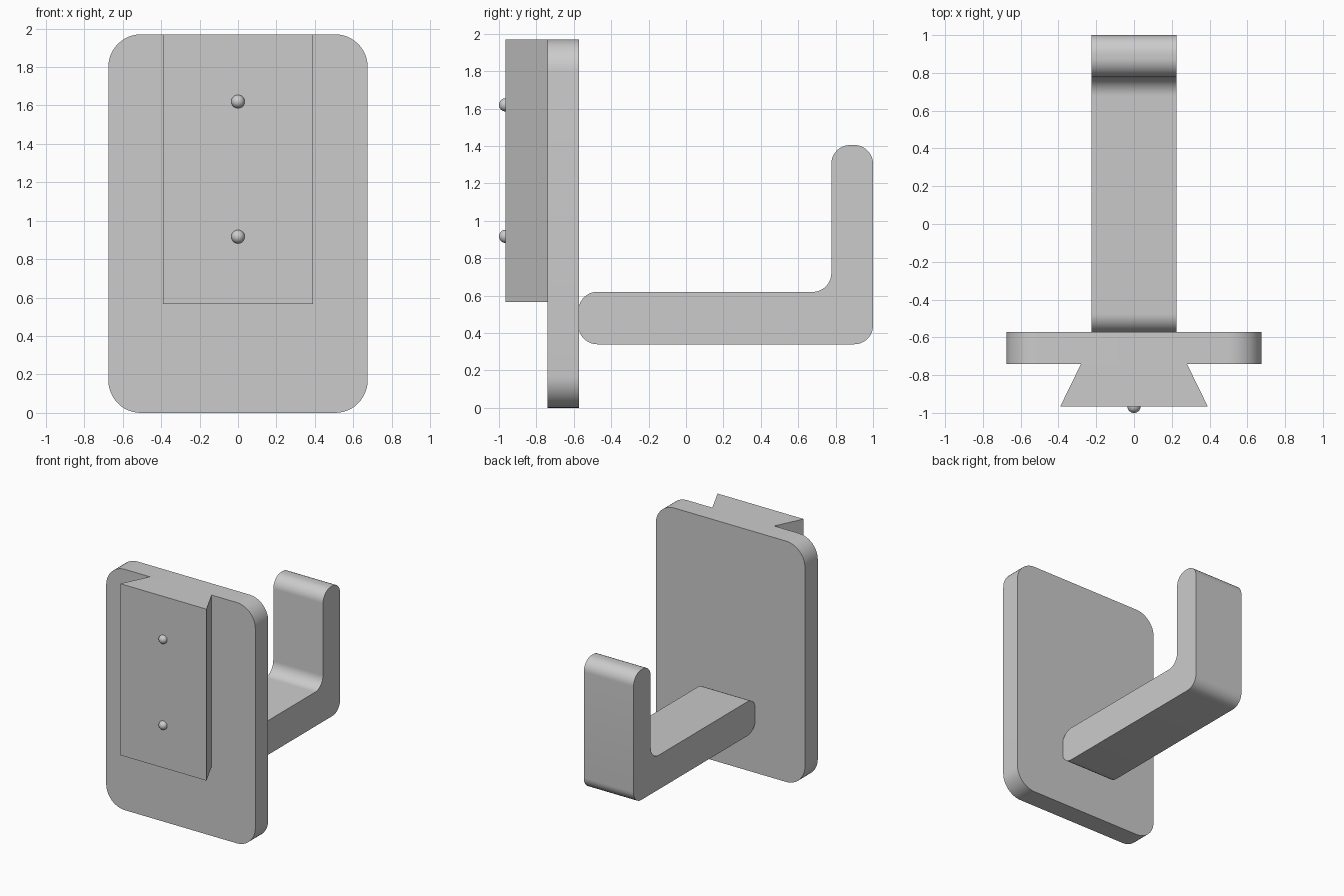
import bpy, bmesh, math
from mathutils import Vector

if "Cube" in bpy.data.objects:
    bpy.data.objects.remove(bpy.data.objects["Cube"])

grey = bpy.data.materials.new("plain_grey")
grey.diffuse_color = (0.6, 0.6, 0.6, 1)
grey.use_nodes = True
grey.node_tree.nodes["Principled BSDF"].inputs["Base Color"].default_value = grey.diffuse_color


def finish(ob):
    ob.data.materials.append(grey)
    bpy.context.view_layer.objects.active = ob
    ob.select_set(True)
    bpy.ops.object.shade_smooth_by_angle(angle=math.radians(30))
    ob.select_set(False)


def rounded(points, radius, steps=12):
    """Replace each corner of a closed 2D outline with a tangent arc (right angles)."""
    out = []
    for i, p in enumerate(points):
        p = Vector(p)
        a = (Vector(points[i - 1]) - p).normalized() * radius
        b = (Vector(points[(i + 1) % len(points)]) - p).normalized() * radius
        for k in range(steps + 1):
            t = math.pi / 2 * k / steps
            out.append(p + a + b - b * math.cos(t) - a * math.sin(t))
    return out


def prism(name, outline, place, start, end):
    """Extrude a 2D outline; place(u, v, w) maps it into space."""
    bm = bmesh.new()
    lower = [bm.verts.new(place(u, v, start)) for u, v in outline]
    upper = [bm.verts.new(place(u, v, end)) for u, v in outline]
    n = len(outline)
    bm.faces.new(lower)
    bm.faces.new(upper[::-1])
    for i in range(n):
        j = (i + 1) % n
        bm.faces.new((lower[i], upper[i], upper[j], lower[j]))
    bmesh.ops.recalc_face_normals(bm, faces=bm.faces)
    mesh = bpy.data.meshes.new(name)
    bm.to_mesh(mesh)
    bm.free()
    ob = bpy.data.objects.new(name, mesh)
    bpy.context.collection.objects.link(ob)
    finish(ob)


# Back plate with rounded corners
plate = [(-0.675, 0), (0.675, 0), (0.675, 1.97), (-0.675, 1.97)]
prism("back_plate", rounded(plate, 0.17), lambda u, v, w: (u, w, v), -0.74, -0.573)

# Dovetail mounting rail
rail = [(-0.39, -0.965), (0.39, -0.965), (0.28, -0.74), (-0.28, -0.74)]
prism("dovetail_rail", rail, lambda u, v, w: (u, v, w), 0.567, 1.97)

# Hook arm with upturned end
hook = [(-0.575, 0.34), (1, 0.34), (1, 1.405), (0.777, 1.405), (0.777, 0.62), (-0.575, 0.62)]
prism("hook_arm", rounded(hook, 0.1), lambda u, v, w: (w, u, v), -0.225, 0.225)

# Locating bumps on the rail
for label, z in (("upper", 1.62), ("lower", 0.917)):
    bpy.ops.mesh.primitive_uv_sphere_add(segments=32, ring_count=16, radius=0.035,
                                         location=(0, -0.965, z))
    bump = bpy.context.object
    bump.name = label + "_bump"
    finish(bump)
